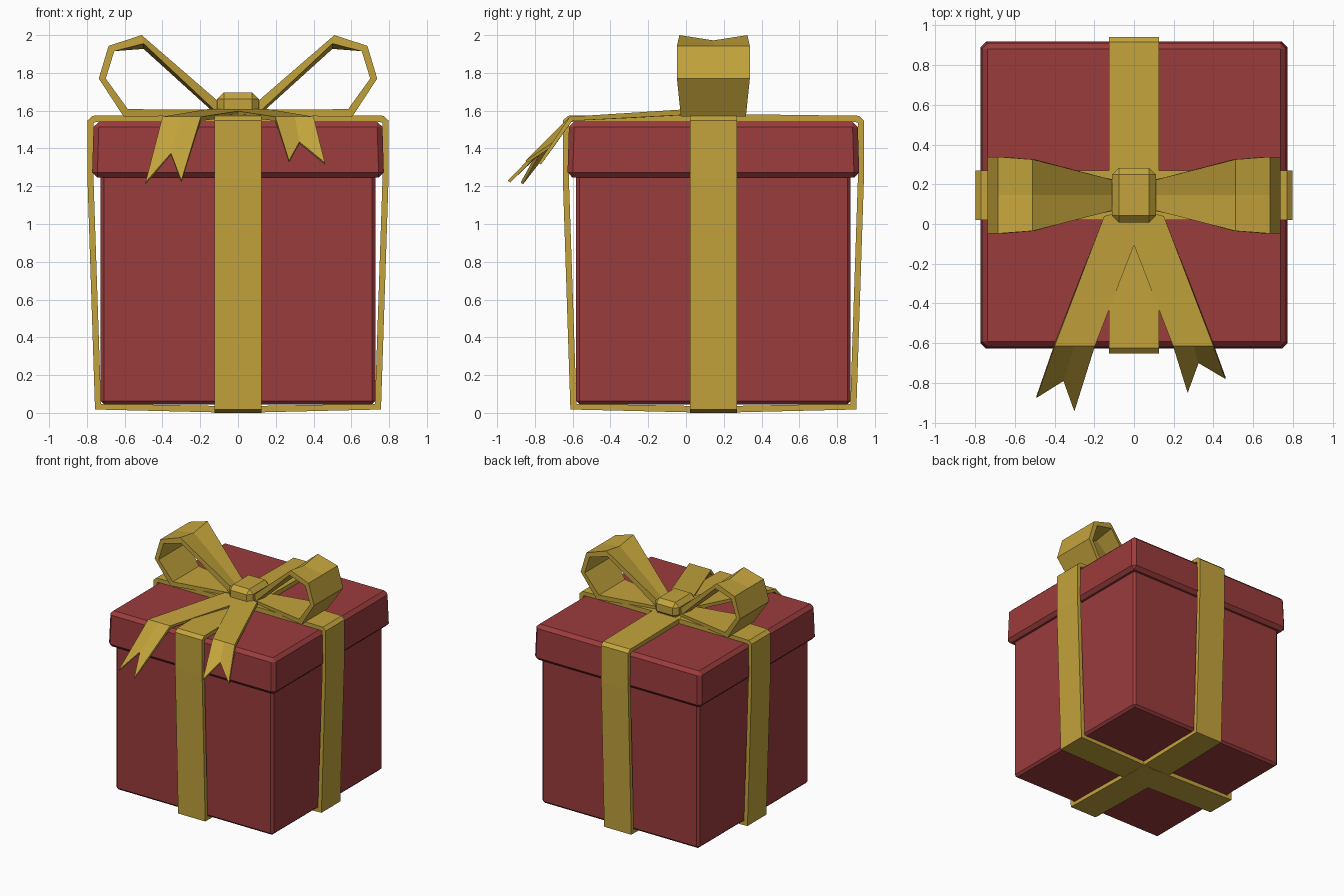
import bpy, bmesh
from mathutils import Vector

if "Cube" in bpy.data.objects:
    bpy.data.objects.remove(bpy.data.objects["Cube"])

CY = 0.145  # centre of the box along y


def material(name, rgb):
    m = bpy.data.materials.new(name)
    m.diffuse_color = (*rgb, 1)
    m.use_nodes = True
    m.node_tree.nodes["Principled BSDF"].inputs["Base Color"].default_value = m.diffuse_color
    return m


RED = material("red card", (0.33, 0.045, 0.046))
GOLD = material("gold ribbon", (0.55, 0.37, 0.045))


def finish(name, bm, mat):
    bmesh.ops.recalc_face_normals(bm, faces=bm.faces)
    me = bpy.data.meshes.new(name)
    bm.to_mesh(me)
    bm.free()
    me.materials.append(mat)
    ob = bpy.data.objects.new(name, me)
    bpy.context.collection.objects.link(ob)
    return ob


def box(name, sx, sy, z0, z1, bevel, mat, top=0.0):
    """Bevelled box centred on the parcel; its top is narrowed by 'top'."""
    bm = bmesh.new()
    bmesh.ops.create_cube(bm, size=2)
    for v in bm.verts:
        t = top if v.co.z > 0 else 0
        v.co = (v.co.x * (sx - t), CY + v.co.y * (sy - t), z1 if v.co.z > 0 else z0)
    bmesh.ops.bevel(bm, geom=bm.edges[:], offset=bevel, segments=1, affect='EDGES')
    return finish(name, bm, mat)


def sweep(name, sections, closed=False):
    """Skin a list of equal-length point sections into a ribbon."""
    bm = bmesh.new()
    rows = [[bm.verts.new(p) for p in s] for s in sections]
    n = len(rows[0])
    pairs = list(zip(rows, rows[1:])) + ([(rows[-1], rows[0])] if closed else [])
    for a, b in pairs:
        for i in range(n):
            j = (i + 1) % n
            bm.faces.new((a[i], a[j], b[j], b[i]))
    if not closed:
        h = n // 2
        for r in (rows[0], rows[-1]):
            for i in range(h - 1):
                bm.faces.new((r[i], r[i + 1], r[n - 2 - i], r[n - 1 - i]))
    return finish(name, bm, GOLD)


# Box and lid
box("box_body", 0.727, 0.727, 0.045, 1.27, 0.018, RED)
box("box_lid", 0.773, 0.773, 1.245, 1.542, 0.028, RED, top=0.009)

# Ribbon bands around the box: half profile (outer, inner), mirrored
half = [((0.757, 0.018), (0.725, 0.048)), ((0.797, 1.24), (0.765, 1.24)),
        ((0.797, 1.548), (0.765, 1.535)), ((0.77, 1.573), (0.75, 1.54))]
profile = ([((0, 0.0), (0, 0.035))] + half + [((0, 1.583), (0, 1.54))]
           + [((-o[0], o[1]), (-i[0], i[1])) for o, i in reversed(half)])
for name, along_x in (("ribbon_across", True), ("ribbon_front_back", False)):
    secs = []
    for o, i in profile:
        pts = [(o, -0.125), (o, 0.125), (i, 0.125), (i, -0.125)]
        secs.append([(p[0], CY + w, p[1]) if along_x else (w, CY + p[0], p[1])
                     for p, w in pts])
    sweep(name, secs, closed=True)

# Bow loops: outer point, inner point, half width, centre crease depth
loop = [((0.08, 1.628), (0.10, 1.580), 0.07, 0.015),
        ((0.51, 2.000), (0.50, 1.955), 0.18, 0.028),
        ((0.685, 1.943), (0.655, 1.915), 0.193, 0.0),
        ((0.737, 1.770), (0.70, 1.770), 0.193, 0.0),
        ((0.605, 1.568), (0.583, 1.608), 0.172, 0.0),
        ((0.08, 1.575), (0.08, 1.605), 0.075, 0.0)]
for side, s in (("left", -1), ("right", 1)):
    secs = []
    for o, i, w, c in loop:
        secs.append([(s * o[0], CY - w, o[1]), (s * o[0], CY, o[1] - c),
                     (s * o[0], CY + w, o[1]), (s * i[0], CY + w, i[1]),
                     (s * i[0], CY, i[1] - c), (s * i[0], CY - w, i[1])])
    sweep("bow_loop_" + side, secs)

# Knot
box("bow_knot", 0.11, 0.138, 1.565, 1.697, 0.035, GOLD)

# Ribbon tails with notched ends: rows of outer edge, middle, inner edge
tips = {"left": (-1, [(0.49, -0.875, 1.22), (0.355, -0.79, 1.375), (0.30, -0.943, 1.23)]),
        "right": (1, [(0.46, -0.78, 1.325), (0.325, -0.70, 1.435), (0.27, -0.85, 1.335)])}
for side, (s, tip) in tips.items():
    rows = [([(0.15, 0.04, 1.61), (0.03, 0.07, 1.61), (-0.08, 0.10, 1.61)], (0, 0, -0.03)),
            ([(0.40, -0.615, 1.568), (0.30, -0.615, 1.568), (0.197, -0.615, 1.568)], (0, 0.012, -0.022)),
            (tip, (0, 0.012, -0.01))]
    secs = []
    for pts, d in rows:
        top = [Vector((s * x, y, z)) for x, y, z in pts]
        secs.append(top + [p + Vector(d) for p in reversed(top)])
    sweep("ribbon_tail_" + side, secs)
